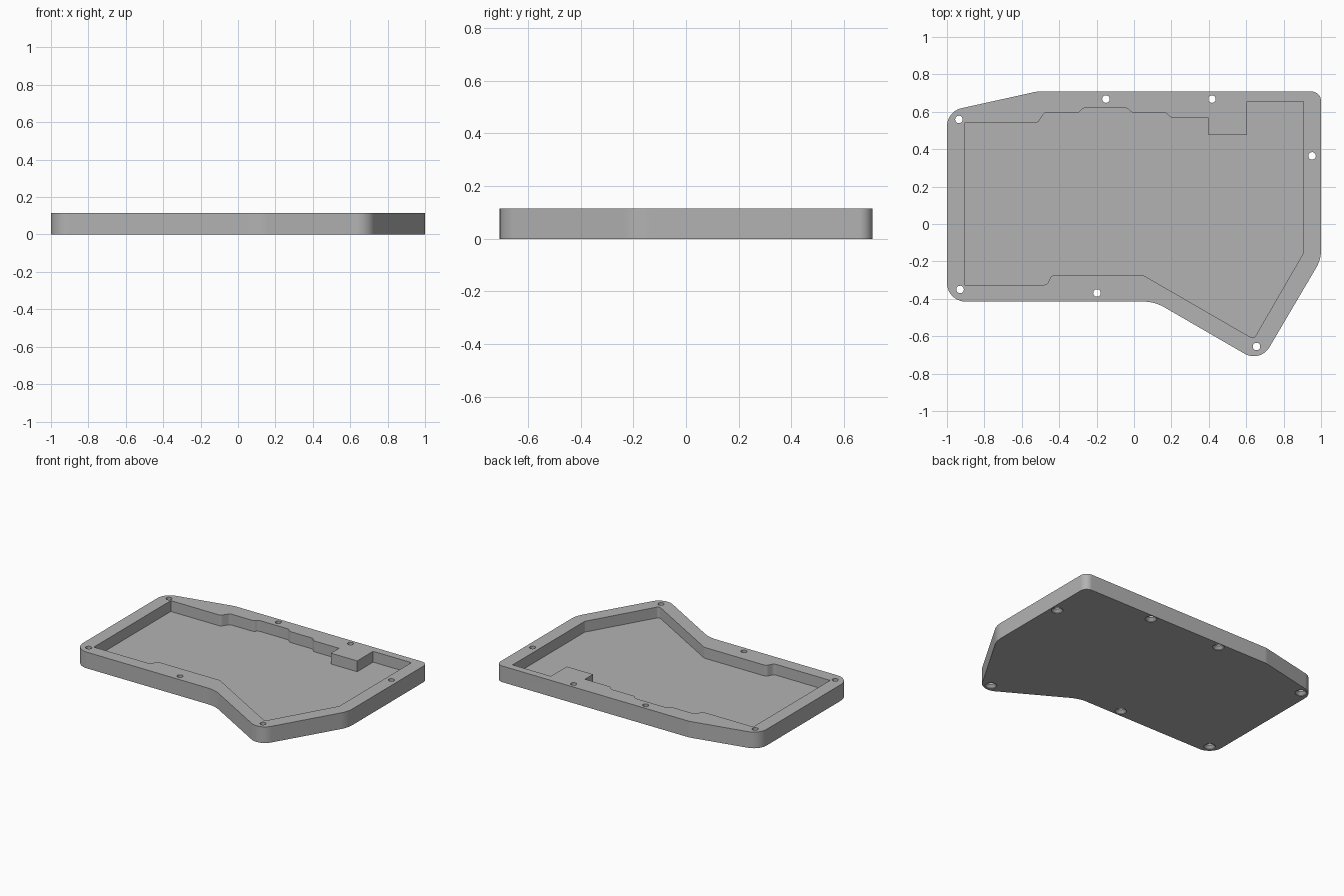
import bpy, bmesh
from math import pi, cos, sin, tan, radians
from mathutils import Vector

if "Cube" in bpy.data.objects:
    bpy.data.objects.remove(bpy.data.objects["Cube"], do_unlink=True)

HEIGHT, FLOOR = 0.115, 0.038

grey = bpy.data.materials.new("plain_grey")
grey.use_nodes = True
GREY = (0.45, 0.45, 0.45, 1)
grey.diffuse_color = GREY
grey.node_tree.nodes["Principled BSDF"].inputs["Base Color"].default_value = GREY


def rounded(corners, steps=10):
    """Replace each (x, y, radius) corner by a tangent arc."""
    out = []
    for i, (x, y, r) in enumerate(corners):
        p = Vector((x, y))
        a = Vector(corners[i - 1][:2]) - p
        b = Vector(corners[(i + 1) % len(corners)][:2]) - p
        if r == 0:
            out.append(p)
            continue
        half = a.angle(b) / 2
        reach = min(r / tan(half), a.length * 0.48, b.length * 0.48)
        r = reach * tan(half)
        a.normalize()
        b.normalize()
        centre = p + (a + b).normalized() * (r / sin(half))
        start, end = p + a * reach - centre, p + b * reach - centre
        sweep = start.angle_signed(end)
        for k in range(steps + 1):
            t = -sweep * k / steps
            out.append(centre + Vector((start.x * cos(t) - start.y * sin(t),
                                        start.x * sin(t) + start.y * cos(t))))
    return out


def make_object(name, bm):
    bmesh.ops.recalc_face_normals(bm, faces=bm.faces)
    mesh = bpy.data.meshes.new(name)
    bm.to_mesh(mesh)
    bm.free()
    mesh.materials.append(grey)
    ob = bpy.data.objects.new(name, mesh)
    bpy.context.collection.objects.link(ob)
    return ob


def prism(name, outline, z0, z1):
    bm = bmesh.new()
    face = bm.faces.new([bm.verts.new((p.x, p.y, z0)) for p in outline])
    top = bmesh.ops.extrude_face_region(bm, geom=[face])["geom"]
    bmesh.ops.translate(bm, vec=(0, 0, z1 - z0),
                        verts=[g for g in top if isinstance(g, bmesh.types.BMVert)])
    return make_object(name, bm)


def screw_holes(name, places, profile, sides=32):
    """Stacked rings: straight shaft with a countersink underneath."""
    bm = bmesh.new()
    for cx, cy in places:
        rings = [[bm.verts.new((cx + r * cos(2 * pi * k / sides),
                                cy + r * sin(2 * pi * k / sides), z))
                  for k in range(sides)] for r, z in profile]
        for low, high in zip(rings, rings[1:]):
            for k in range(sides):
                n = (k + 1) % sides
                bm.faces.new((low[k], low[n], high[n], high[k]))
        bm.faces.new(rings[0][::-1])
        bm.faces.new(rings[-1])
    return make_object(name, bm)


# Outer shell outline: x, y, corner radius
case_outline = [
    (-1, -0.415, 0.1), (0.11, -0.415, 0.22), (0.675, -0.742, 0.097),
    (1, -0.19, 0.19), (1, 0.708, 0.05), (-0.52, 0.708, 0.1), (-1, 0.602, 0.1)]

# Pocket outline with stepped back edge and square connector shelf
pocket_outline = [
    (-0.907, -0.325, 0), (-0.465, -0.325, 0.025), (-0.44, -0.273, 0.025),
    (0.048, -0.273, 0.04), (0.64, -0.615, 0.02), (0.906, -0.155, 0.01),
    (0.906, 0.655, 0), (0.605, 0.655, 0), (0.605, 0.476, 0), (0.398, 0.476, 0),
    (0.398, 0.567, 0), (0.2, 0.567, 0.025), (0.17, 0.595, 0.025),
    (-0.01, 0.595, 0.025), (-0.037, 0.62, 0.025), (-0.272, 0.62, 0.025),
    (-0.295, 0.595, 0.025), (-0.48, 0.595, 0.025), (-0.515, 0.54, 0.025),
    (-0.907, 0.54, 0)]

hole_places = [(-0.15, 0.668), (0.417, 0.668), (-0.936, 0.559), (0.952, 0.364),
               (-0.93, -0.35), (-0.198, -0.369), (0.655, -0.655)]

case = prism("keyboard_case", rounded(case_outline), 0, HEIGHT)
pocket = prism("pocket_cutter", rounded(pocket_outline, 5), FLOOR, HEIGHT + 0.1)
holes = screw_holes("screw_hole_cutter", hole_places,
                    [(0.038, -0.02), (0.038, 0.004), (0.02, 0.022), (0.02, HEIGHT + 0.1)])

# Cut the pocket and holes, then bake the result
for cutter in (pocket, holes):
    mod = case.modifiers.new(cutter.name, 'BOOLEAN')
    mod.operation, mod.solver, mod.object = 'DIFFERENCE', 'EXACT', cutter
    cutter.hide_render = True
bpy.context.view_layer.update()
baked = bpy.data.meshes.new_from_object(
    case.evaluated_get(bpy.context.evaluated_depsgraph_get()))
case.modifiers.clear()
case.data = baked
for cutter in (pocket, holes):
    bpy.data.objects.remove(cutter, do_unlink=True)

# Smooth rounded walls, keep rims crisp
bpy.ops.object.select_all(action='DESELECT')
case.select_set(True)
bpy.context.view_layer.objects.active = case
bpy.ops.object.shade_smooth_by_angle(angle=radians(25))
weighted = case.modifiers.new("flat_walls", 'WEIGHTED_NORMAL')
weighted.keep_sharp = True
